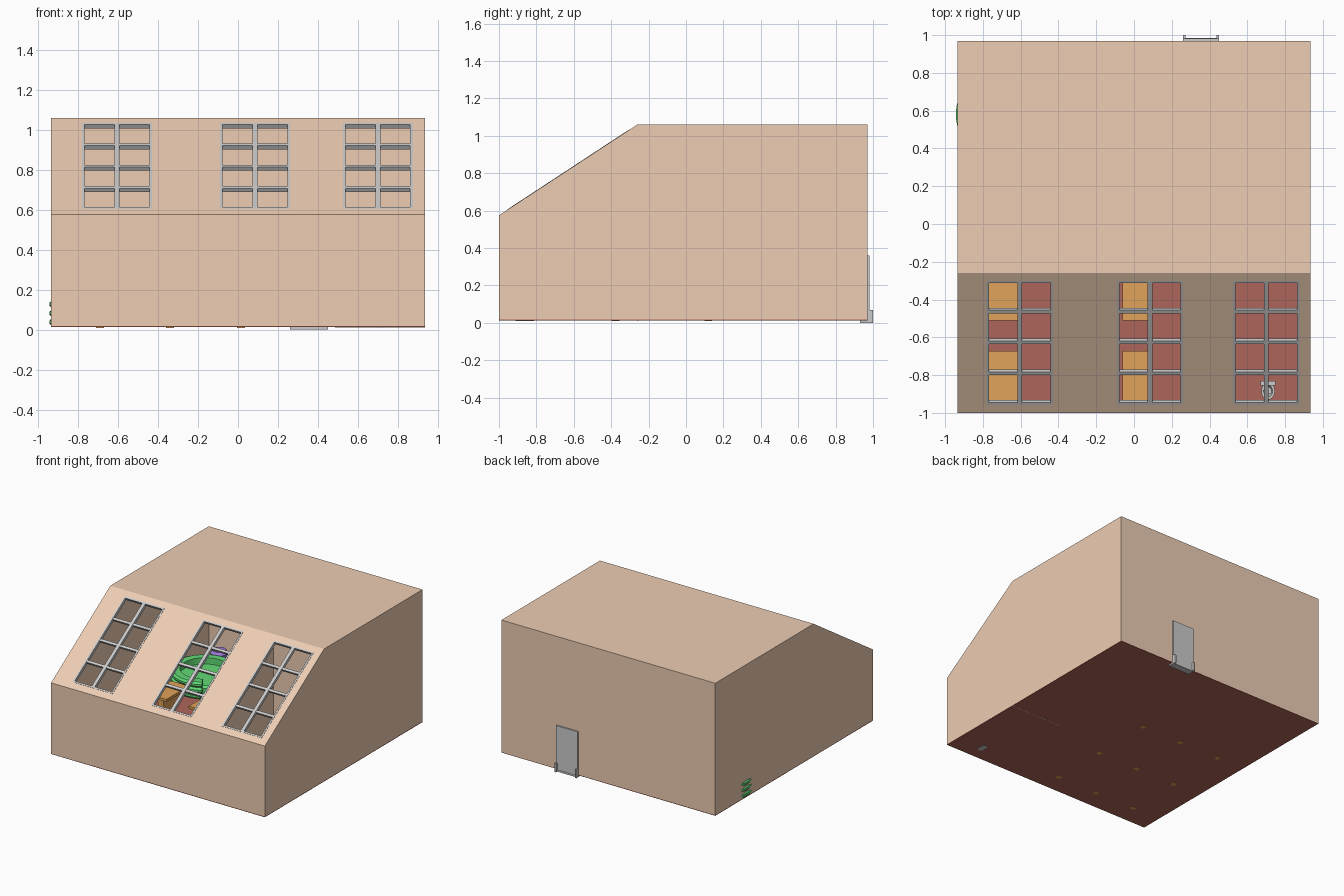
import bpy, bmesh, math
from mathutils import Matrix, Vector

if "Cube" in bpy.data.objects:
    bpy.data.objects.remove(bpy.data.objects["Cube"])


def mat(name, rgb):
    m = bpy.data.materials.new(name)
    m.diffuse_color = (*rgb, 1)
    m.use_nodes = True
    m.node_tree.nodes["Principled BSDF"].inputs["Base Color"].default_value = m.diffuse_color
    return m


WALL = mat("plaster", (0.85, 0.61, 0.45))
FLOOR = mat("red_floor", (0.42, 0.13, 0.10))
WOOD = mat("orange_wood", (0.75, 0.36, 0.10))
GREEN = mat("green_fabric", (0.12, 0.70, 0.18))
PURPLE = mat("purple_fabric", (0.35, 0.20, 0.70))


def finish(name, bm, material=None, matrix=None):
    bmesh.ops.recalc_face_normals(bm, faces=bm.faces)
    me = bpy.data.meshes.new(name)
    bm.to_mesh(me)
    bm.free()
    ob = bpy.data.objects.new(name, me)
    bpy.context.collection.objects.link(ob)
    if matrix:
        ob.matrix_world = matrix
    if material:
        me.materials.append(material)
    return ob


def box(name, x, y, z, material=None, matrix=None):
    bm = bmesh.new()
    size = Vector((x[1] - x[0], y[1] - y[0], z[1] - z[0]))
    mid = Vector((sum(x) / 2, sum(y) / 2, sum(z) / 2))
    bmesh.ops.create_cube(bm, size=1, matrix=Matrix.Translation(mid) @ Matrix.Diagonal((*size, 1)))
    return finish(name, bm, material, matrix)


def side_panel(name, profile, x0, x1, material):
    """Extrude a (y, z) outline along x."""
    bm = bmesh.new()
    face = bm.faces.new([bm.verts.new((x0, y, z)) for y, z in profile])
    ext = bmesh.ops.extrude_face_region(bm, geom=[face])
    verts = [v for v in ext["geom"] if isinstance(v, bmesh.types.BMVert)]
    bmesh.ops.translate(bm, verts=verts, vec=(x1 - x0, 0, 0))
    return finish(name, bm, material)


def lathe(name, profile, at, material=None, start=0, sweep=360, steps=40, scale_y=1):
    """Revolve a closed (r, z) outline round a vertical axis; partial sweeps get end caps."""
    bm = bmesh.new()
    full = sweep == 360
    rings = []
    for i in range(steps if full else steps + 1):
        a = math.radians(start + sweep * i / steps)
        rings.append([bm.verts.new((r * math.cos(a), r * math.sin(a) * scale_y, z)) for r, z in profile])
    n = len(profile)
    for i in range(steps):
        a, b = rings[i], rings[(i + 1) % len(rings)]
        for j in range(n):
            k = (j + 1) % n
            bm.faces.new((a[j], b[j], b[k], a[k]))
    if not full:
        bm.faces.new(rings[0])
        bm.faces.new(rings[-1])
    bmesh.ops.remove_doubles(bm, verts=bm.verts, dist=1e-5)
    ob = finish(name, bm, material, Matrix.Translation(at))
    bpy.context.view_layer.objects.active = ob
    bpy.ops.object.select_all(action='DESELECT')
    ob.select_set(True)
    bpy.ops.object.shade_smooth_by_angle(angle=math.radians(35))
    return ob


W, F, B, Z0, EAVE, TOP, RIDGE = 0.935, -1.0, 0.97, 0.015, 0.575, 1.06, -0.26
T = 0.006

# Room shell
box("floor", (-W, W), (F, B), (Z0 - 0.003, Z0 + 0.003), FLOOR)
box("front_wall", (-W, W), (F, F + T), (Z0, EAVE), WALL)
box("back_wall", (-W, W), (B - T, B), (Z0, TOP), WALL)
box("flat_roof", (-W, W), (RIDGE, B), (TOP - T, TOP), WALL)
outline = [(F, Z0), (B, Z0), (B, TOP), (RIDGE, TOP), (F, EAVE)]
side_panel("left_wall", outline, -W, -W + T, WALL)
side_panel("right_wall", outline, W - T, W, WALL)

# Washroom partitions
side_panel("washroom_side_wall", [(F, Z0), (RIDGE, Z0), (RIDGE, TOP - T), (F + T, EAVE - T)],
           0.485, 0.491, WALL)
box("washroom_back_wall", (0.485, W), (RIDGE, RIDGE + T), (Z0 - 0.004, TOP), WALL)

# Sloped roof in its own frame: y runs up the slope, z points outward
run, rise = RIDGE - F, TOP - EAVE
LEN = math.hypot(run, rise)
SLOPE = Matrix.Translation((0, F, EAVE)) @ Matrix.Rotation(math.atan2(rise, run), 4, 'X')
S0, S1, WIDE = 0.055, 0.835, 0.35
lefts = [-0.78, -0.09, 0.525]
box("slope_lower_strip", (-W, W), (0, S0), (-T, 0), WALL, SLOPE)
box("slope_upper_strip", (-W, W), (S1, LEN), (-T, 0), WALL, SLOPE)
edges = [-W] + [e for l in lefts for e in (l, l + WIDE)] + [W]
for a, b in zip(edges[::2], edges[1::2]):
    box("slope_pier", (a, b), (S0, S1), (-T, 0), WALL, SLOPE)

# Roof windows: outer frame, one mullion, three transoms
for l in lefts:
    r, m, e = l + WIDE, l + WIDE / 2, 0.013
    D = (-0.022, 0.002)
    for x in ((l, l + e), (r - e, r), (m - e, m + e)):
        box("window_upright", x, (S0, S1), D, None, SLOPE)
    for s in (S0, S1 - e):
        box("window_rail", (l, r), (s, s + e), D, None, SLOPE)
    for i in (1, 2, 3):
        s = S0 + (S1 - S0) * i / 4
        box("window_transom", (l + e, r - e), (s - 0.01, s + 0.01), (-0.022, 0), None, SLOPE)

# Back door with threshold and foot blocks
box("door", (0.26, 0.45), (0.96, 0.982), (0.01, 0.36))
box("door_threshold", (0.26, 0.45), (0.93, 0.985), (0.0, 0.014))
for x in (0.26, 0.438):
    box("door_foot", (x, x + 0.012), (0.96, 1.0), (0.0, 0.068))

# Three by three grid of pedestal tables
for x in (0.015, -0.34, -0.69):
    for y, h in ((-0.832, 0.16), (-0.375, 0.135), (0.12, 0.14)):
        box("table_top", (x - 0.077, x + 0.077), (y - h, y + h), (0.135, 0.155), WOOD)
        box("table_panel", (x - 0.025, x + 0.025), (y - h * 0.7, y + h * 0.7), (Z0, 0.136), WOOD)
        box("table_foot", (x - 0.02, x + 0.02), (y - 0.02, y + 0.02), (0.009, 0.03), WOOD)

# Round lounge: stepped seat and a ribbed back curving along the left wall
C = (-0.695, 0.58, Z0)
lathe("lounge_seat", [(0, 0), (0.19, 0), (0.20, 0.02), (0.20, 0.07), (0.185, 0.085), (0, 0.085)], C, GREEN)
for i in range(3):
    z = 0.045 * i
    rib = [(0.18, z), (0.235, z), (0.248, z + 0.015), (0.248, z + 0.03), (0.235, z + 0.045), (0.18, z + 0.045)]
    lathe("lounge_back_rib", rib, C, GREEN, start=60, sweep=240)

# Purple stool in the back corner
lathe("corner_stool", [(0, 0), (0.04, 0), (0.03, 0.07), (0.06, 0.10), (0.065, 0.125), (0.05, 0.145), (0, 0.15)],
      (-0.78, 0.88, Z0), PURPLE, steps=24)

# Toilet
lathe("toilet_bowl", [(0, 0), (0.022, 0), (0.026, 0.03), (0.036, 0.075), (0.036, 0.085), (0.024, 0.085), (0.012, 0.05), (0, 0.05)],
      (0.71, -0.885, Z0 - 0.004), steps=20, scale_y=1.25)
box("toilet_tank", (0.67, 0.75), (-0.855, -0.83), (0.06, 0.16))
box("toilet_base", (0.69, 0.73), (-0.9, -0.83), (0.01, 0.08))
